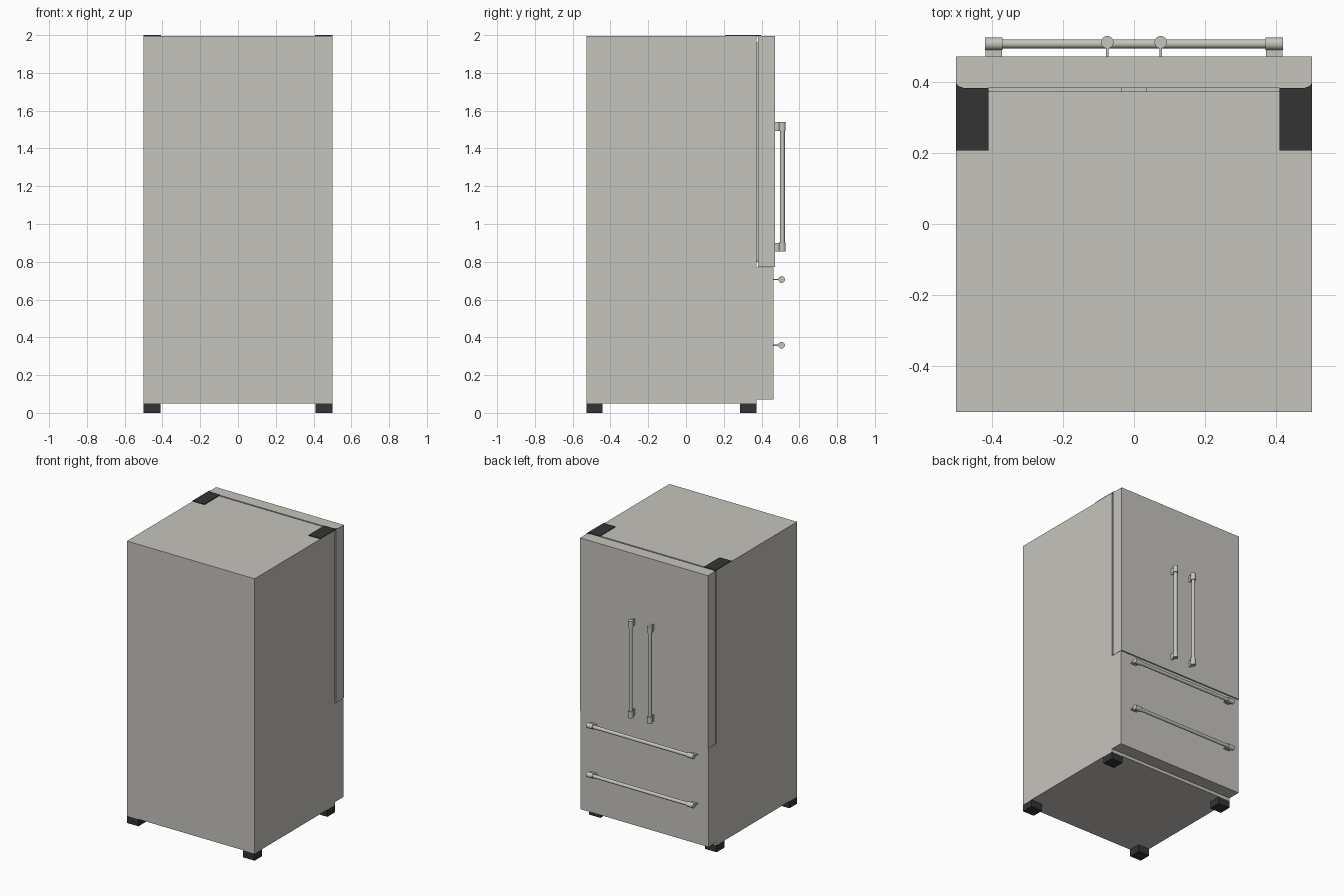
import bpy, bmesh, math
from mathutils import Matrix

if "Cube" in bpy.data.objects:
    bpy.data.objects.remove(bpy.data.objects["Cube"])


def material(name, rgb):
    m = bpy.data.materials.new(name)
    m.diffuse_color = (*rgb, 1)
    m.use_nodes = True
    m.node_tree.nodes["Principled BSDF"].inputs["Base Color"].default_value = m.diffuse_color
    return m


STEEL = material("warm_grey_steel", (0.56, 0.55, 0.51))
BLACK = material("black_plastic", (0.034, 0.034, 0.034))


def finish(name, bm, mat):
    bmesh.ops.recalc_face_normals(bm, faces=bm.faces)
    me = bpy.data.meshes.new(name)
    bm.to_mesh(me)
    bm.free()
    me.materials.append(mat)
    ob = bpy.data.objects.new(name, me)
    bpy.context.collection.objects.link(ob)
    return ob


def add_box(bm, x, y, z):
    size = [b - a for a, b in (x, y, z)]
    mid = [(a + b) / 2 for a, b in (x, y, z)]
    bmesh.ops.create_cube(bm, size=1, matrix=Matrix.Translation(mid) @ Matrix.Diagonal((*size, 1)))


def box(name, x, y, z, mat=STEEL):
    bm = bmesh.new()
    add_box(bm, x, y, z)
    return finish(name, bm, mat)


def handle(name, length, loc, vertical):
    """Round bar along local x with thicker end caps on thin mounting plates."""
    bm = bmesh.new()
    to_x = Matrix.Rotation(math.pi / 2, 4, 'Y')
    h, cap = length / 2, 0.048
    parts = [(0, length - 2 * cap + 0.01, 0.0125)]
    parts += [(s * (h - cap / 2), cap, 0.0175) for s in (-1, 1)]
    for cx, ln, r in parts:
        bmesh.ops.create_cone(bm, cap_ends=True, segments=32, radius1=r, radius2=r, depth=ln,
                              matrix=Matrix.Translation((cx, 0, 0)) @ to_x)
    for s in (-1, 1):
        cx = s * (h - cap / 2)
        add_box(bm, (cx - cap / 2 + .001, cx + cap / 2 - .001), (-0.046, -0.01), (-0.003, 0.003))
    ob = finish(name, bm, STEEL)
    if vertical:
        bm_rot = Matrix.Rotation(math.pi / 2, 4, 'Y')
        ob.data.transform(bm_rot)
    ob.location = loc
    bpy.context.view_layer.objects.active = ob
    ob.select_set(True)
    bpy.ops.object.shade_smooth_by_angle(angle=math.radians(35))
    ob.select_set(False)


TOP = 1.995

# Cabinet
box("cabinet", (-0.5, 0.5), (-0.528, 0.372), (0.05, TOP))

# Freezer drawers and their bars
for name, z0, z1, hz in (("lower_drawer", 0.072, 0.42, 0.358), ("upper_drawer", 0.42, 0.77, 0.706)):
    box(name, (-0.5, 0.5), (0.372, 0.463), (z0, z1))
    handle(name + "_handle", 0.836, (0, 0.506, hz), False)

for side, s in (("left", -1), ("right", 1)):
    def span(a, b):
        return tuple(sorted((s * a, s * b)))

    # French door, inset gasket behind it, and vertical bar
    box(side + "_door", span(0, 0.5), (0.382, 0.470), (0.772, TOP))
    box(side + "_door_gasket", span(0.035, 0.49), (0.370, 0.384), (0.80, 1.96))
    handle(side + "_door_handle", 0.687, (s * 0.075, 0.5105, 1.197), True)

    # Feet
    for end, y in (("front", (0.285, 0.372)), ("back", (-0.528, -0.443))):
        box(f"{side}_{end}_foot", span(0.41, 0.5), y, (0, 0.05), BLACK)

    # Hinge cover, with a small tongue reaching over the door corner
    outline = [(0.408, 0.207), (0.5, 0.207), (0.5, 0.397), (0.494, 0.388), (0.478, 0.382), (0.408, 0.382)]
    bm = bmesh.new()
    face = bm.faces.new([bm.verts.new((s * x, y, TOP - 0.003)) for x, y in outline])
    ext = bmesh.ops.extrude_face_region(bm, geom=[face])
    bmesh.ops.translate(bm, vec=(0, 0, 0.008), verts=[v for v in ext["geom"] if isinstance(v, bmesh.types.BMVert)])
    finish(side + "_hinge_cover", bm, BLACK)
